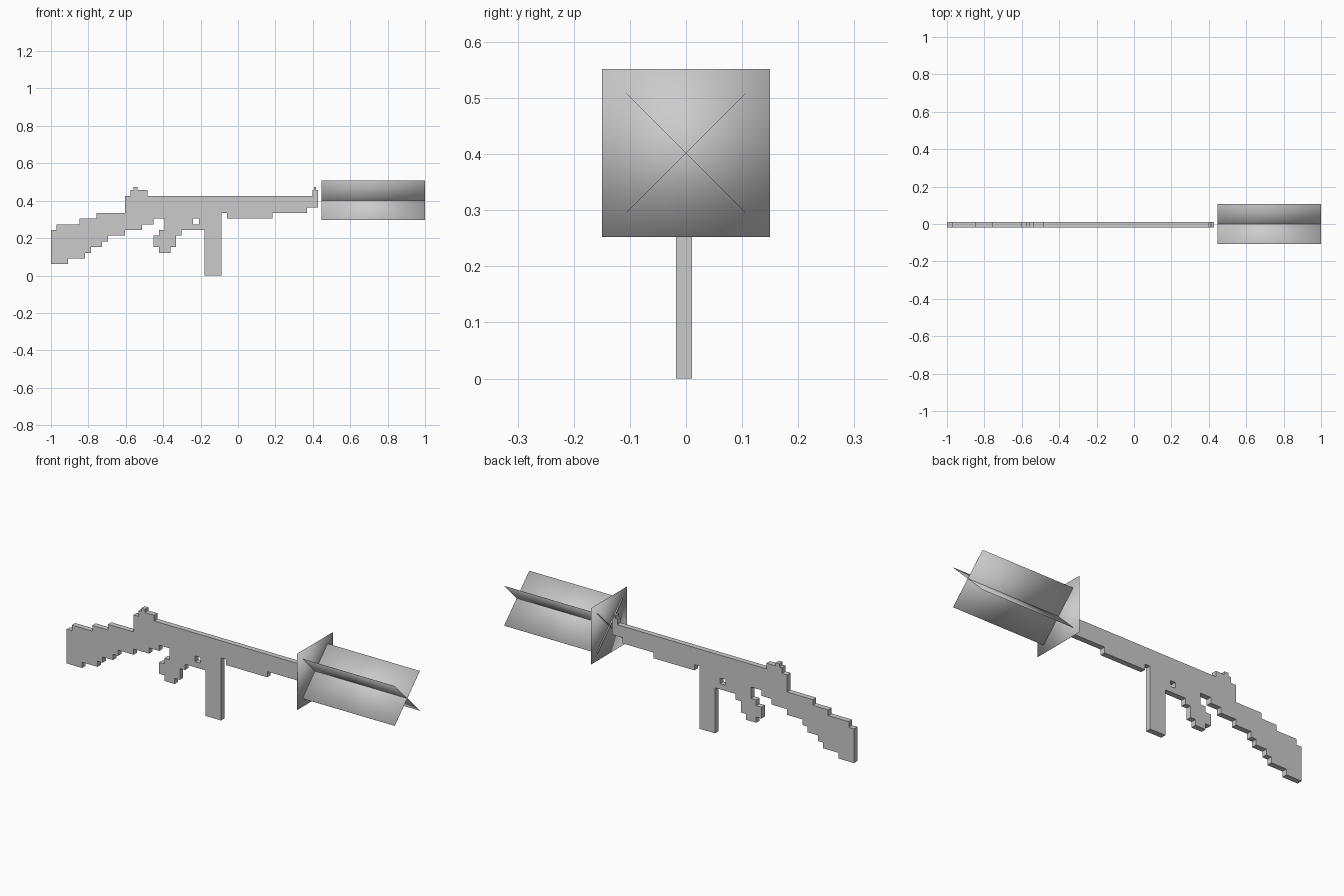
import bpy
from math import radians

if "Cube" in bpy.data.objects:
    bpy.data.objects.remove(bpy.data.objects["Cube"])

UNIT = 0.0304          # side of one stair step
HALF_DEPTH = 0.0145    # half thickness of the gun body
BODY_Y = -0.0035

grey = bpy.data.materials.new("plain grey")
grey.use_nodes = True
COLOUR = (0.6, 0.6, 0.6, 1)
grey.diffuse_color = COLOUR
grey.node_tree.nodes["Principled BSDF"].inputs["Base Color"].default_value = COLOUR


def stepped_outline(steps):
    """Corners of a right-angled outline; the list alternates column, row."""
    corners = []
    for i in range(0, len(steps), 2):
        column, row = steps[i], steps[i + 1]
        next_column = steps[(i + 2) % len(steps)]
        corners += [(column, row), (next_column, row)]
    return corners


def add_loop(curve, corners):
    spline = curve.splines.new("POLY")
    spline.points.add(len(corners) - 1)
    for point, (column, row) in zip(spline.points, corners):
        point.co = (column * UNIT, row * UNIT, 0, 1)
    spline.use_cyclic_u = True


def add_box(name, centre, size, turn=0, smooth=False):
    bpy.ops.mesh.primitive_cube_add(size=1, location=centre, rotation=(radians(turn), 0, 0))
    box = bpy.context.object
    box.name = name
    box.scale = size
    bpy.ops.object.transform_apply(location=False, rotation=False, scale=True)
    box.data.materials.append(grey)
    if smooth:
        bpy.ops.object.shade_smooth()
    return box


# Gun body: stock, receiver and barrel, then barrel underside, magazine, grip, stock underside
body_steps = [
    0, 8, 1, 9, 5, 10, 8, 11, 13, 14, 14, 15, 17, 14, 46, 15,
    47, 12, 45, 11, 39, 10, 31, 11, 30, 0, 27, 8, 23, 7, 22, 5,
    21, 4, 19, 5, 18, 7, 19, 8, 20, 10, 18, 9, 16, 8, 13, 7,
    10, 6, 9, 5, 7, 4, 6, 3, 3, 2,
]
outline = bpy.data.curves.new("gun_body", "CURVE")
outline.dimensions = "2D"
outline.fill_mode = "BOTH"
outline.extrude = HALF_DEPTH
add_loop(outline, stepped_outline(body_steps))
# Small square hole above the trigger
add_loop(outline, [(25, 9), (26, 9), (26, 10), (25, 10)])
body = bpy.data.objects.new("gun_body", outline)
bpy.context.collection.objects.link(body)
body.location = (-1, BODY_Y, 0)
body.rotation_euler = (radians(90), 0, 0)
bpy.ops.object.select_all(action="DESELECT")
body.select_set(True)
bpy.context.view_layer.objects.active = body
bpy.ops.object.convert(target="MESH")
body = bpy.context.object
body.data.materials.clear()
body.data.materials.append(grey)
bpy.ops.object.shade_flat()

# Sight nubs
for name, x, width in (("rear_sight", -0.548, 0.022), ("front_sight", 0.412, 0.009)):
    add_box(name, (x, BODY_Y, 0.464), (width, 2 * HALF_DEPTH, 0.018))

# Muzzle flash: a square sheet and two crossed sheets, softly shaded
FLASH_Z, FLASH_SIZE, SHEET = 0.402, 0.3, 0.001
add_box("flash_plate", (0.455, 0, FLASH_Z), (SHEET, FLASH_SIZE, FLASH_SIZE), smooth=True)
for side, turn in (("left", 45), ("right", -45)):
    add_box("flash_sheet_" + side, (0.7235, 0, FLASH_Z),
            (0.553, FLASH_SIZE, SHEET), turn, smooth=True)
